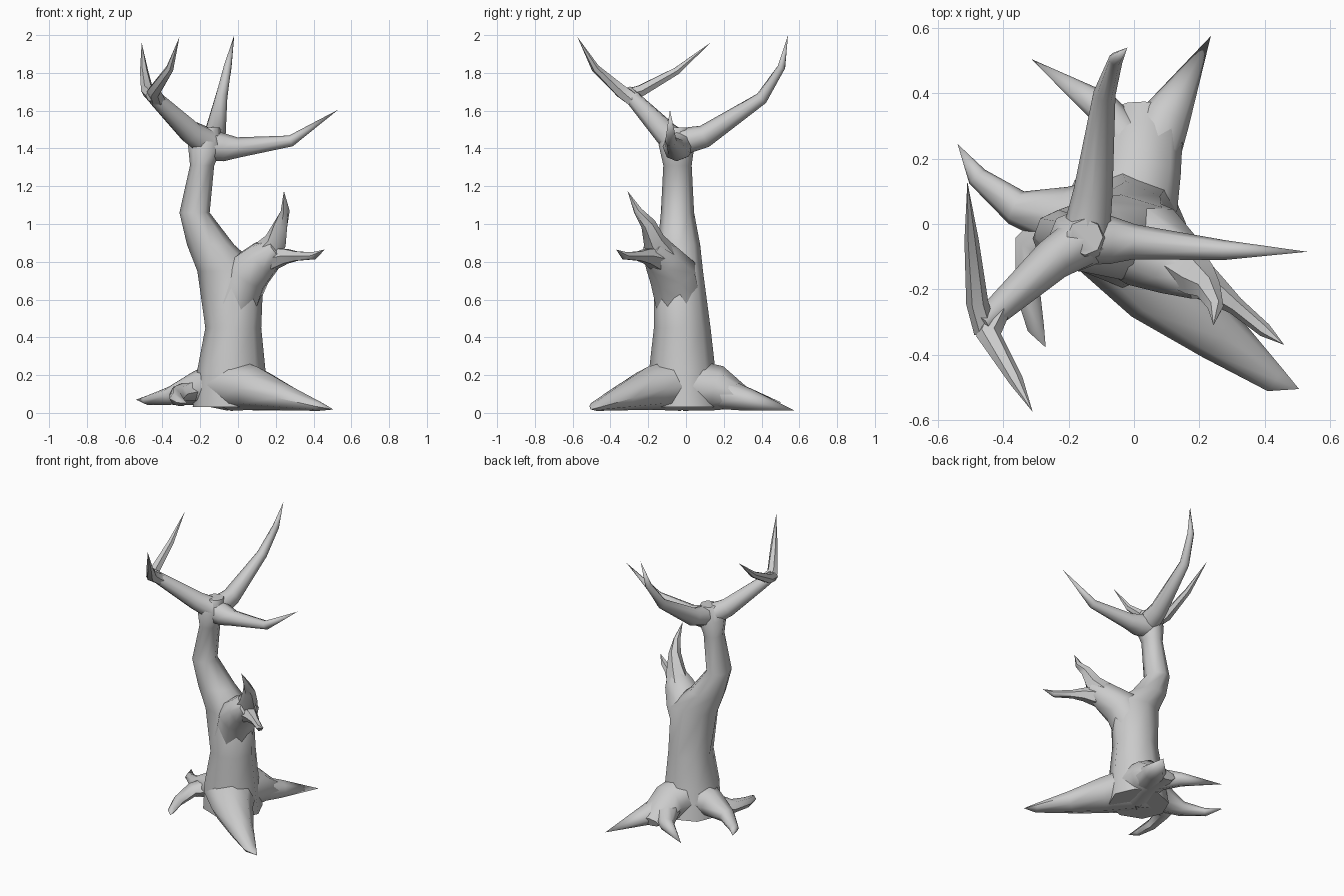
import bpy, bmesh
from math import cos, sin, pi
from mathutils import Vector


def tube(name, points, sides=8, level=False):
    """Sweep an ellipse along (x, y, z, half width, half height); zero width makes a tip."""
    bm = bmesh.new()
    path = [Vector(p[:3]) for p in points]
    rings = []
    for i, p in enumerate(points):
        if p[3] == 0:
            rings.append([bm.verts.new(path[i])])
            continue
        a = (path[i] - path[i - 1]).normalized() if i else Vector()
        b = (path[i + 1] - path[i]).normalized() if i + 1 < len(path) else Vector()
        t = (a + b).normalized()
        if level:
            side, up = Vector((1, 0, 0)), Vector((0, 1, 0))
        else:
            side = t.cross(Vector((0, 0, 1))).normalized()
            up = side.cross(t)
        ring = []
        for k in range(sides):
            ang = 2 * pi * k / sides
            co = path[i] + side * (p[3] * cos(ang)) + up * (p[-1] * sin(ang))
            co.z = max(co.z, 0.0)
            ring.append(bm.verts.new(co))
        rings.append(ring)
    for r, s in zip(rings, rings[1:]):
        for k in range(sides):
            n = (k + 1) % sides
            if len(s) == 1:
                bm.faces.new((r[k], r[n], s[0]))
            else:
                bm.faces.new((r[k], r[n], s[n], s[k]))
    for r in (rings[0], rings[-1]):
        if len(r) > 1:
            bm.faces.new(r)
    bmesh.ops.recalc_face_normals(bm, faces=bm.faces)
    mesh = bpy.data.meshes.new(name)
    bm.to_mesh(mesh)
    bm.free()
    obj = bpy.data.objects.new(name, mesh)
    bpy.context.collection.objects.link(obj)
    bpy.ops.object.select_all(action='DESELECT')
    obj.select_set(True)
    bpy.context.view_layer.objects.active = obj
    bpy.ops.object.shade_smooth_by_angle(angle=1.0)
    return obj


# Trunk, leaning left above the broken limb
tube("trunk", [(-.04, 0, .03, .2, .19), (-.035, -.02, .23, .18, .175),
               (-.025, -.02, .45, .148, .15), (-.04, -.04, .75, .175, .13),
               (-.145, -.037, .89, .125, .112), (-.23, -.045, 1.06, .08, .088),
               (-.19, -.045, 1.31, .064, .075), (-.17, -.05, 1.42, .095, .095),
               (-.15, -.04, 1.51, .055, .055)], level=True)

# Crown branches
tube("left_branch", [(-.14, -.04, 1.42, .08), (-.25, -.11, 1.485, .065),
                     (-.42, -.265, 1.65, .043), (-.47, -.31, 1.70, .035)])
tube("left_front_twig", [(-.42, -.265, 1.65, .04), (-.445, -.34, 1.70, .038),
                         (-.36, -.48, 1.825, .022), (-.31, -.575, 1.99, 0)], 6)
tube("left_back_twig", [(-.455, -.33, 1.68, .035), (-.48, -.24, 1.705, .034),
                        (-.497, -.05, 1.81, .022), (-.51, .13, 1.96, 0)], 6)
tube("back_branch", [(-.15, -.05, 1.43, .075), (-.125, .1, 1.465, .06),
                     (-.09, .40, 1.665, .034), (-.055, .505, 1.83, .022),
                     (-.02, .54, 2.0, 0)])
tube("right_branch", [(-.17, -.04, 1.42, .085), (-.07, -.05, 1.405, .073),
                      (0, -.055, 1.405, .054), (.28, -.08, 1.44, .03),
                      (.53, -.085, 1.605, 0)])

# Broken limb halfway up
tube("limb", [(-.02, -.035, .58, .13), (.05, -.07, .74, .135, .125),
              (.14, -.13, .82, .1), (.21, -.185, .875, .055)])
tube("limb_spike", [(.13, -.11, .82, .085), (.2, -.17, .91, .06),
                    (.228, -.2, 1.0, .04), (.25, -.255, 1.07, .024), (.243, -.31, 1.175, 0)], 6)
tube("limb_twig", [(.16, -.14, .81, .07), (.25, -.205, .83, .045),
                   (.31, -.25, .83, .028), (.4, -.325, .832, .022), (.46, -.37, .865, 0)], 6)

# Spreading roots
tube("front_right_root", [(-.03, -.04, .15, .17, .14), (.09, -.19, .13, .135, .115),
                          (.26, -.34, .08, .085, .068), (.43, -.475, .035, .042, .025),
                          (.505, -.505, .018, 0)])
tube("back_root", [(-.03, 0, .15, .16, .14), (.02, .17, .13, .125, .12),
                   (.03, .29, .085, .12, .065), (.03, .365, .06, .07, .03)])
tube("back_root_right", [(.03, .17, .11, .1, .09), (.1, .33, .07, .075, .06),
                         (.235, .575, .012, 0)])
tube("back_root_left", [(.0, .2, .11, .09, .08), (-.1, .36, .075, .05, .045),
                        (-.315, .505, .055, 0)])
tube("left_root", [(-.07, 0, .15, .15, .14), (-.22, .02, .13, .095, .09),
                   (-.36, .05, .09, .055, .048), (-.48, .145, .067, .032, .025),
                   (-.54, .245, .07, 0)])
tube("left_root_front", [(-.22, .0, .12, .075, .065), (-.315, -.07, .1, .055, .045),
                         (-.325, -.21, .075, .038, .035), (-.3, -.32, .055, .026, .022),
                         (-.27, -.378, .05, 0)], 6)
